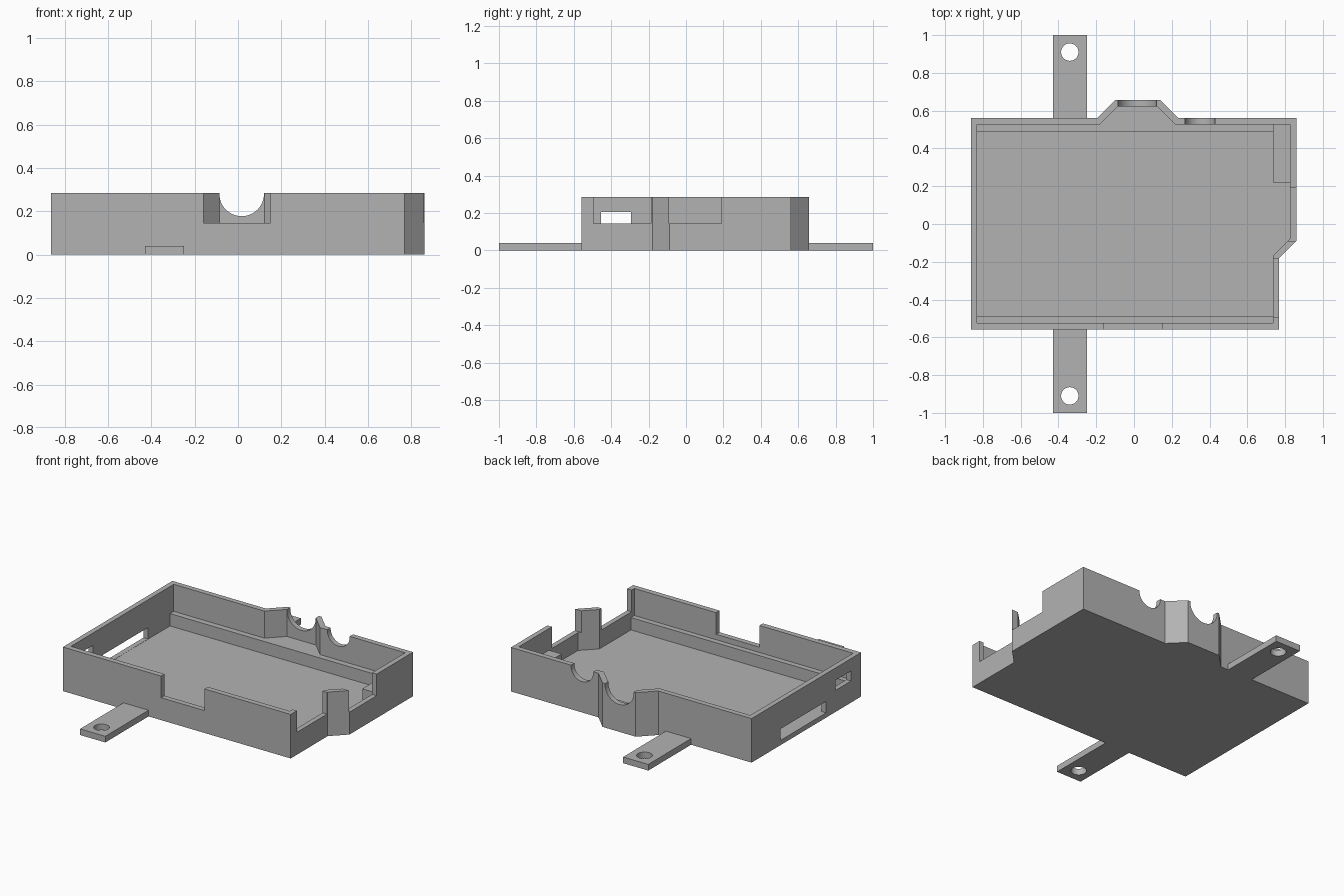
import bpy
import math

cube = bpy.data.objects.get("Cube")
if cube:
    bpy.data.objects.remove(cube, do_unlink=True)

HEIGHT, FLOOR, LEDGE, SILL = 0.285, 0.03, 0.11, 0.145
OVER = 0.4  # cutters reach above the rim

grey = bpy.data.materials.new("plain_grey")
grey.use_nodes = True
grey.diffuse_color = (0.45, 0.45, 0.45, 1)
grey.node_tree.nodes["Principled BSDF"].inputs["Base Color"].default_value = (0.45, 0.45, 0.45, 1)


def prism(name, outline, z0, z1):
    """Extrude a counter-clockwise outline between two heights."""
    n = len(outline)
    verts = [(x, y, z) for z in (z0, z1) for x, y in outline]
    faces = [tuple(reversed(range(n))), tuple(range(n, 2 * n))]
    faces += [(i, (i + 1) % n, n + (i + 1) % n, n + i) for i in range(n)]
    mesh = bpy.data.meshes.new(name)
    mesh.from_pydata(verts, [], faces)
    mesh.materials.append(grey)
    obj = bpy.data.objects.new(name, mesh)
    bpy.context.collection.objects.link(obj)
    return obj


def box(name, x0, x1, y0, y1, z0, z1):
    return prism(name, [(x0, y0), (x1, y0), (x1, y1), (x0, y1)], z0, z1)


def cylinder(name, radius, depth, location, rotation=(0, 0, 0)):
    bpy.ops.mesh.primitive_cylinder_add(vertices=48, radius=radius, depth=depth,
                                        location=location, rotation=rotation)
    obj = bpy.context.object
    obj.name = name
    obj.data.materials.append(grey)
    return obj


def activate(obj):
    bpy.ops.object.select_all(action="DESELECT")
    obj.select_set(True)
    bpy.context.view_layer.objects.active = obj


def cut(target, cutter):
    cutter.hide_render = True
    mod = target.modifiers.new("cut", "BOOLEAN")
    mod.operation, mod.solver, mod.object = "DIFFERENCE", "EXACT", cutter
    activate(target)
    bpy.ops.object.modifier_apply(modifier=mod.name)
    bpy.data.objects.remove(cutter, do_unlink=True)


# Tray body: outer outline hollowed by the inner one
outer = [(-0.863, -0.558), (0.768, -0.558), (0.768, -0.18), (0.86, -0.088), (0.86, 0.562),
         (0.233, 0.562), (0.138, 0.657), (-0.1, 0.657), (-0.195, 0.562), (-0.863, 0.562)]
bump_inner = [(0.217, 0.528), (0.122, 0.623), (-0.086, 0.623), (-0.181, 0.528)]
inner = [(-0.83, -0.523), (0.736, -0.523), (0.736, -0.167), (0.827, -0.076),
         (0.827, 0.528)] + bump_inner + [(-0.83, 0.528)]
tray = prism("tray", outer, 0, HEIGHT)
cut(tray, prism("cavity", inner, FLOOR, OVER))

# Notches in the rim of the front and right walls
cut(tray, box("front_notch", -0.16, 0.15, -0.6, -0.5, SILL, OVER))
cut(tray, box("right_front_notch", 0.72, 0.8, -0.495, -0.186, SILL, OVER))
cut(tray, box("right_back_notch", 0.8, 0.9, -0.09, 0.19, SILL, OVER))

# Windows in the left-hand wall
cut(tray, box("long_window", -0.9, -0.8, -0.2, 0.265, FLOOR + 0.001, 0.105))
cut(tray, box("small_window", -0.9, -0.8, -0.455, -0.295, 0.14, 0.205))

# Round cable openings in the back wall
for x, y, radius in ((0.017, 0.66, 0.103), (0.35, 0.56, 0.08)):
    cut(tray, cylinder("cable_opening", radius, 0.1, (x, y, 0.28), (math.pi / 2, 0, 0)))

# Inner ledges and corner block
back_outline = [(-0.83, 0.49), (0.736, 0.49), (0.736, 0.528)] + bump_inner + [(-0.83, 0.528)]
prism("back_ledge", back_outline, FLOOR, LEDGE)
box("front_ledge", -0.83, 0.736, -0.523, -0.488, FLOOR, LEDGE)
box("corner_block", 0.736, 0.827, 0.22, 0.528, FLOOR, SILL)

# Mounting tabs with screw holes
for name, side, wall in (("front_tab", -1, 0.558), ("back_tab", 1, 0.562)):
    y0, y1 = sorted((side * wall, side))
    tab = box(name, -0.43, -0.25, y0, y1, 0, 0.04)
    cut(tab, cylinder("screw_hole", 0.046, 0.2, (-0.34, side * 0.91, 0)))
    activate(tab)
    bpy.ops.object.shade_smooth_by_angle(angle=math.radians(30))

activate(tray)
bpy.ops.object.shade_smooth_by_angle(angle=math.radians(30))
